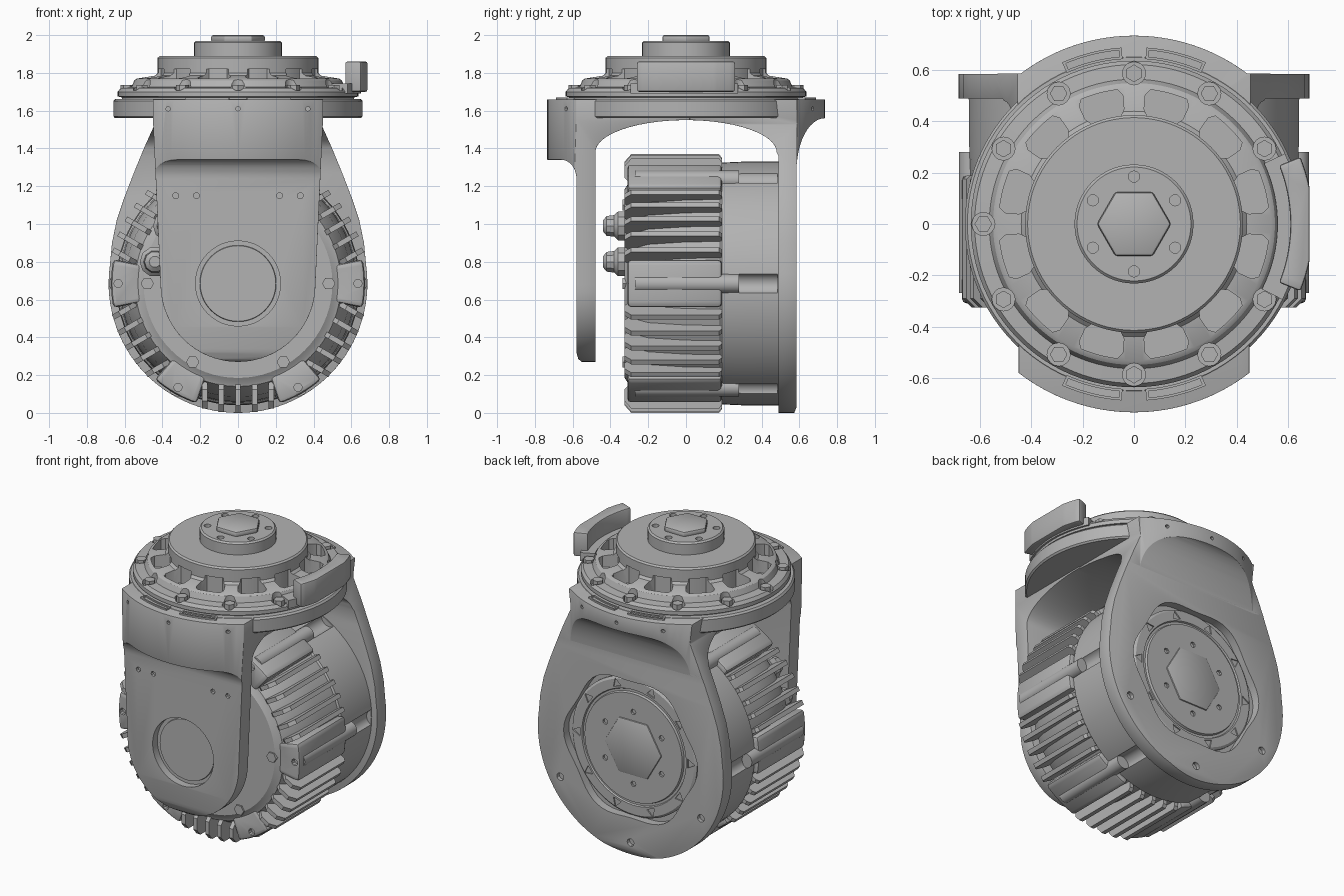
import bpy, bmesh
from math import sin, cos, pi, radians, sqrt
from mathutils import Matrix

if "Cube" in bpy.data.objects:
    bpy.data.objects.remove(bpy.data.objects["Cube"])

metal = bpy.data.materials.new("grey metal")
metal.use_nodes = True
GREY = (0.45, 0.45, 0.45, 1)
metal.diffuse_color = GREY
metal.node_tree.nodes["Principled BSDF"].inputs["Base Color"].default_value = GREY

AXLE = 0.685  # height of the drive axis
DISC = 0.705  # height of the output disc centre


def finish(name, bm):
    bmesh.ops.recalc_face_normals(bm, faces=bm.faces)
    mesh = bpy.data.meshes.new(name)
    bm.to_mesh(mesh)
    bm.free()
    mesh.materials.append(metal)
    ob = bpy.data.objects.new(name, mesh)
    bpy.context.collection.objects.link(ob)
    return ob


def place(axis, u, v, w):
    return {"x": (w, u, v), "y": (u, w, v), "z": (u, v, w)}[axis]


def prism(name, pts, a, b, axis):
    """Extrude a flat outline from a to b along an axis."""
    bm = bmesh.new()
    low = [bm.verts.new(place(axis, u, v, a)) for u, v in pts]
    high = [bm.verts.new(place(axis, u, v, b)) for u, v in pts]
    bm.faces.new(low)
    bm.faces.new(high)
    for i in range(len(pts)):
        j = (i + 1) % len(pts)
        bm.faces.new((low[i], low[j], high[j], high[i]))
    return finish(name, bm)


def lathe(name, profile, axis, cv=0.0, n=72):
    """Spin (radius, height) points about an axis; ends close on the axis."""
    bm = bmesh.new()
    rings = []
    for r, h in profile:
        if r == 0:
            rings.append([bm.verts.new(place(axis, 0, cv, h))] * n)
        else:
            rings.append([bm.verts.new(place(axis, r * cos(2 * pi * i / n),
                          cv + r * sin(2 * pi * i / n), h)) for i in range(n)])
    for p, q in zip(rings, rings[1:]):
        for i in range(n):
            j = (i + 1) % n
            bm.faces.new(list(dict.fromkeys((p[i], p[j], q[j], q[i]))))
    return finish(name, bm)


def arc(r, a0, a1, n, cu=0.0, cv=0.0, rv=None):
    rv = r if rv is None else rv
    angles = [radians(a0 + (a1 - a0) * i / n) for i in range(n + 1)]
    return [(cu + r * cos(t), cv + rv * sin(t)) for t in angles]


def circle(r, cu=0.0, cv=0.0, n=48, turn=0):
    return arc(r, turn, turn + 360, n, cu, cv)[:-1]


def sector(r0, r1, a0, a1, n=8, cv=0.0):
    return arc(r1, a0, a1, n, 0, cv) + arc(r0, a1, a0, n, 0, cv)


def polar(r, deg, cv=0.0):
    return r * cos(radians(deg)), cv + r * sin(radians(deg))


def join(name, parts):
    bm = bmesh.new()
    for p in parts:
        bm.from_mesh(p.data)
        bpy.data.objects.remove(p)
    return finish(name, bm)


def bake(ob):
    bpy.context.view_layer.update()
    mesh = bpy.data.meshes.new_from_object(ob.evaluated_get(bpy.context.evaluated_depsgraph_get()))
    ob.modifiers.clear()
    ob.data = mesh


def boolean(ob, tool, op="DIFFERENCE"):
    mod = ob.modifiers.new("cut", "BOOLEAN")
    mod.operation, mod.solver, mod.object = op, "EXACT", tool
    bake(ob)
    bpy.data.objects.remove(tool)


def bevel(ob, width):
    mod = ob.modifiers.new("round", "BEVEL")
    mod.width, mod.segments, mod.limit_method = width, 2, "ANGLE"
    mod.angle_limit = radians(35)
    bake(ob)


# Front arm: side profile trimmed by its front and plan outlines
side = [(0.02, 1.66), (-0.78, 1.66), (-0.78, 1.34)]
side += arc(0.08, 90, 0, 8, -0.66, 1.24, 0.1)
side += [(-0.58, 0.32), (-0.57, 0.285), (-0.54, 0.26), (-0.48, 0.26)]
side += arc(0.48, 180, 90, 14, 0, 1.38, 0.17) + [(0.02, 1.55)]
front_arm = prism("front_arm", side, -0.8, 0.8, "x")
outline = arc(0.41, 180, 360, 32, 0, 0.68) + [(0.45, 1.55), (0.45, 1.7), (-0.45, 1.7), (-0.45, 1.55)]
boolean(front_arm, prism("trim", outline, -1, 1, "y"), "INTERSECT")
plan = [(-0.6, 0.1)] + arc(0.735, 215, 325, 32) + [(0.6, 0.1)]
boolean(front_arm, prism("trim", plan, 0, 2, "z"), "INTERSECT")
bevel(front_arm, 0.012)
holes = [prism("hole", circle(0.225, 0, AXLE), -0.7, -0.53, "y")]
holes += [prism("hole", circle(0.016, x, 1.15, 8), -0.7, -0.56, "y") for x in (-0.33, -0.22, 0.22, 0.33)]
holes += [prism("hole", circle(0.012, x, 1.61, 8), -0.8, -0.6, "y") for x in (-0.37, 0, 0.37)]
boolean(front_arm, join("holes", holes))
lathe("arm_cover", [(0, -0.54), (0.2, -0.54), (0.205, -0.52), (0, -0.52)], "y", AXLE)

# Back plate: rounded teardrop that flares out into the top flange
side = [(-0.02, 1.66), (0.78, 1.66), (0.78, 1.56)]
side += arc(0.15, 90, 180, 12, 0.735, 1.28, 0.28)
side += [(0.585, 0.03), (0.565, -0.02), (0.49, -0.02), (0.49, 1.36)]
side += arc(0.48, 0, 90, 14, 0, 1.38, 0.17) + [(-0.02, 1.55)]
back_plate = prism("back_plate", side, -0.8, 0.8, "x")
flank = [(0.667, 0.9), (0.642, 1.02), (0.602, 1.14), (0.552, 1.27), (0.494, 1.41), (0.44, 1.53), (0.46, 1.7)]
outline = arc(0.685, 172, 368, 56, 0, AXLE) + flank + [(-x, z) for x, z in reversed(flank)]
boolean(back_plate, prism("trim", outline, -1, 1, "y"), "INTERSECT")
plan = [(-0.8, -0.1), (0.8, -0.1), (0.8, 0.59)] + arc(0.735, 53, 127, 24) + [(-0.8, 0.59)]
boolean(back_plate, prism("trim", plan, -1, 2, "z"), "INTERSECT")
bevel(back_plate, 0.014)
recess = [polar(0.475 + 0.02 * cos(radians(6 * a)), a, DISC) for a in range(0, 360, 5)]
holes = [prism("hole", recess, 0.53, 0.7, "y")]
holes += [prism("hole", circle(0.025, *polar(0.6, a, AXLE), 12), 0.56, 0.7, "y") for a in (-30, -90, -150)]
holes += [prism("hole", circle(0.012, x, 1.61, 8), 0.6, 0.8, "y") for x in (-0.3, 0, 0.3)]
boolean(back_plate, join("holes", holes))

# Output disc seen through the back plate
output_disc = lathe("output_disc", [(0, 0.51), (0.46, 0.51), (0.46, 0.54), (0.445, 0.55), (0.385, 0.55),
                    (0.38, 0.54), (0.365, 0.54), (0.36, 0.555), (0, 0.555)], "y", DISC)
holes = [prism("hole", circle(0.018, *polar(0.24, a, DISC), 10), 0.54, 0.6, "y") for a in range(30, 390, 60)]
holes += [prism("hole", circle(0.035, *polar(0.415, a, DISC), 3, a), 0.542, 0.6, "y") for a in range(0, 360, 36)]
boolean(output_disc, join("holes", holes))
hub = prism("output_hub", circle(0.21, 0, DISC, 6), 0.54, 0.563, "y")
bevel(hub, 0.008)

# Motor housing with a drafted front half and pockets in the rear barrel
housing = lathe("motor_housing", [(0, -0.325), (0.5, -0.325), (0.53, -0.305), (0.545, -0.3), (0.6, -0.2),
                (0.625, 0.0), (0.63, 0.18), (0.64, 0.19), (0.645, 0.3), (0.645, 0.5), (0, 0.5)], "y", AXLE)
pockets = [prism("pocket", circle(0.055, *polar(0.665, a, AXLE), 20), 0.28, 0.485, "y") for a in range(0, 360, 60)]
boolean(housing, join("pockets", pockets))

# Bolt pads between the fin groups
for a in range(0, 360, 60):
    pad = prism("bolt_pad", sector(0.52, 0.672, a - 11, a + 11, 8, AXLE), -0.31, 0.19, "y")
    bevel(pad, 0.02)
    boolean(pad, prism("hole", circle(0.022, *polar(0.635, a, AXLE), 10), -0.4, -0.28, "y"))
    prism("pad_rib", circle(0.05, *polar(0.633, a, AXLE), 20), -0.27, 0.28, "y")
    prism("face_bolt", circle(0.035, *polar(0.48, a, AXLE), 6), -0.335, -0.31, "y")

# Cooling fins: parallel blades in six groups between the pads
for a in range(30, 390, 60):
    blades = []
    for i in range(-2, 3):
        s = 0.088 * i
        top = sqrt(0.685 ** 2 - s * s)
        shape = [(-0.27, 0.5), (-0.325, 0.56), (-0.325, top - 0.04), (-0.29, top),
                 (0.175, top), (0.19, top - 0.02), (0.19, 0.5)]
        blades.append(prism("blade", shape, s - 0.014, s + 0.014, "x"))
    group = join("cooling_fins", blades)
    group.data.transform(Matrix.Translation((0, 0, AXLE)) @ Matrix.Rotation(radians(90 - a), 4, "Y"))

# Cable plugs on the motor front
for x, z in ((-0.44, 0.8), (-0.37, 0.99)):
    plug = lathe("cable_plug", [(0, -0.44), (0.03, -0.44), (0.055, -0.42), (0.06, -0.38), (0.08, -0.36),
                 (0.08, -0.31), (0, -0.31)], "y", z, 10)
    plug.data.transform(Matrix.Translation((x, 0, 0)))

# Top flange with slotted rims on its lobes
lathe("top_flange", [(0, 1.56), (0.65, 1.56), (0.66, 1.57), (0.66, 1.65), (0.65, 1.662), (0, 1.662)], "z", n=96)
for lo, hi in ((66, 86), (94, 114), (246, 266), (274, 294)):
    rim = prism("flange_slot_rim", sector(0.645, 0.69, lo, hi), 1.655, 1.67, "z")
    boolean(rim, prism("slot", sector(0.655, 0.68, lo + 1, hi - 1), 1.662, 1.7, "z"))

# Bearing ring and stepped turret
turret = lathe("turret", [(0, 1.65), (0.615, 1.65), (0.615, 1.67), (0.637, 1.675), (0.637, 1.7), (0.622, 1.72),
               (0.565, 1.725), (0.55, 1.76), (0.535, 1.77), (0.44, 1.785), (0.425, 1.8), (0.425, 1.88),
               (0.415, 1.89), (0.232, 1.89), (0.232, 1.96), (0.222, 1.97), (0, 1.97)], "z", n=96)
cuts = []
for a in range(0, 360, 30):
    corners = arc(0.528, a + 7, a + 23, 6) + [polar(0.505, a + 25), polar(0.45, a + 25)]
    corners += arc(0.412, a + 22, a + 8, 6) + [polar(0.45, a + 5), polar(0.505, a + 5)]
    cuts.append(prism("pocket", corners, 1.7, 1.82, "z"))
    if a:
        cuts.append(prism("pocket", circle(0.045, *polar(0.588, a), 16), 1.69, 1.85, "z"))
        prism("ring_bolt", circle(0.034, *polar(0.588, a), 6, a), 1.68, 1.735, "z")
for a in range(30, 390, 60):
    cuts.append(prism("hole", circle(0.022, *polar(0.185, a), 12), 1.95, 2.0, "z"))
boolean(turret, join("cuts", cuts))
cap = prism("turret_cap", circle(0.145, n=6), 1.96, 2.0, "z")
bevel(cap, 0.012)

# Curved stop tab on the model's left
tab = prism("stop_tab", sector(0.61, 0.7, -22, 22, 16), 1.7, 1.86, "z")
boolean(tab, prism("trim", [(0.4, -0.5), (0.685, -0.5), (0.685, 0.5), (0.4, 0.5)], 1, 2, "z"), "INTERSECT")
bevel(tab, 0.01)
prism("stop_tab_foot", sector(0.56, 0.65, -27, 25, 16), 1.69, 1.745, "z")

# Smooth shading with sharp edges kept
bpy.ops.object.select_all(action="DESELECT")
for ob in bpy.context.scene.objects:
    if ob.type == "MESH":
        ob.select_set(True)
        bpy.context.view_layer.objects.active = ob
bpy.ops.object.shade_smooth_by_angle(angle=radians(30))
